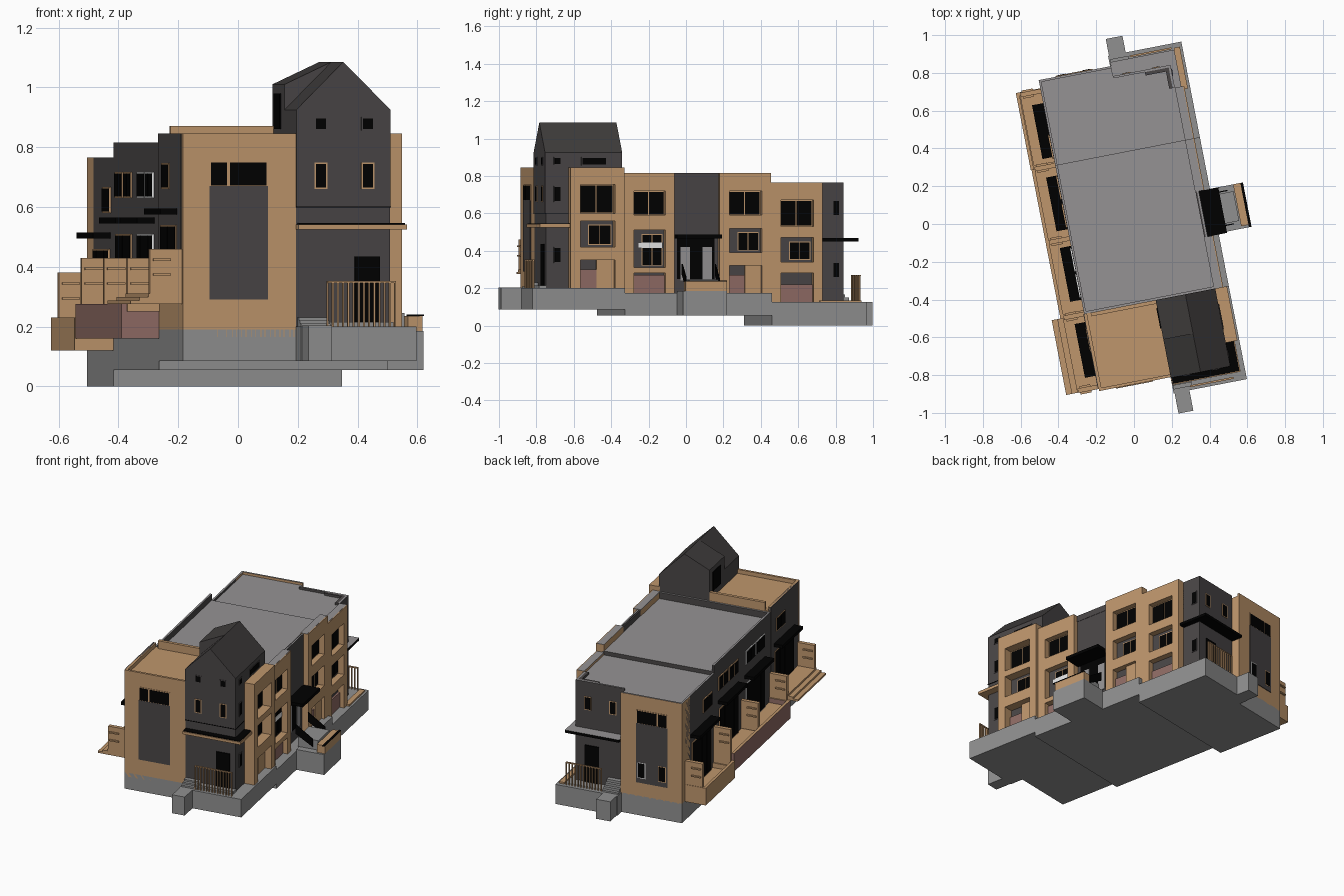
import bpy, bmesh, math

cube = bpy.data.objects.get("Cube")
if cube:
    bpy.data.objects.remove(cube, do_unlink=True)

TURN = math.radians(11)   # the whole building is turned on its plot


def material(name, rgb):
    m = bpy.data.materials.new(name)
    m.use_nodes = True
    m.diffuse_color = (*rgb, 1)
    m.node_tree.nodes["Principled BSDF"].inputs["Base Color"].default_value = (*rgb, 1)
    return m


TAN = material("tan_render", (.52, .305, .15))
DARK = material("dark_cladding", (.068, .061, .062))
ROOF = material("dark_roof", (.05, .046, .045))
GREY = material("grey_roof", (.3, .29, .295))
STONE = material("grey_concrete", (.28, .28, .28))
BRICK = material("red_brick", (.28, .15, .13))
BLACK = material("black_glass", (0, 0, 0))
WHITE = material("white_frame", (.8, .8, .8))


def add_object(name, bm, *mats):
    bmesh.ops.recalc_face_normals(bm, faces=bm.faces)
    me = bpy.data.meshes.new(name)
    bm.to_mesh(me)
    bm.free()
    for m in mats:
        me.materials.append(m)
    ob = bpy.data.objects.new(name, me)
    ob.rotation_euler.z = TURN
    bpy.context.collection.objects.link(ob)


def boxes(name, mat, *specs, top=None):
    """Boxes given as x0, x1, y0, y1, z0, z1; top is a second colour for upward faces."""
    bm = bmesh.new()
    for x0, x1, y0, y1, z0, z1 in specs:
        for v in bmesh.ops.create_cube(bm, size=1)["verts"]:
            v.co = (x1 if v.co.x > 0 else x0, y1 if v.co.y > 0 else y0, z1 if v.co.z > 0 else z0)
    bm.normal_update()
    if top:
        for f in bm.faces:
            f.material_index = int(f.normal.z > .9)
    add_object(name, bm, mat, *([top] if top else []))


def prism(name, profile, y0, y1):
    """Outline of (x, z) points run along y, with the dark roof colour on sloping faces."""
    bm = bmesh.new()
    face = bm.faces.new([bm.verts.new((x, y0, z)) for x, z in profile])
    new = bmesh.ops.extrude_face_region(bm, geom=[face])["geom"]
    bmesh.ops.translate(bm, vec=(0, y1 - y0, 0), verts=[v for v in new if isinstance(v, bmesh.types.BMVert)])
    bmesh.ops.recalc_face_normals(bm, faces=bm.faces)
    for f in bm.faces:
        f.material_index = int(f.normal.z > .3)
    add_object(name, bm, DARK, ROOF)


def plate(side, pos, a0, a1, z0, z1, t):
    """Box spec for a thin plate lying on a wall that faces the given side."""
    lo, hi = (pos - t, pos + t)
    if side in ("left", "right"):
        return (lo, hi, a0, a1, z0, z1)
    return (a0, a1, lo, hi, z0, z1)


def window(name, side, pos, a0, a1, z0, z1, frame=TAN, panes=1):
    f = .005
    boxes(name + "_frame", frame, plate(side, pos, a0, a1, z0, z1, .003))
    w = (a1 - a0 - f) / panes
    boxes(name + "_glass", BLACK, *[plate(side, pos, a0 + f + i * w, a0 + (i + 1) * w, z0 + f, z1 - f, .0045)
                                    for i in range(panes)])


def railing(name, side, pos, a0, a1, z0, z1):
    n = max(2, round((a1 - a0) / .018))
    step = (a1 - a0) / n
    bars = [plate(side, pos, a0 + i * step - .003, a0 + i * step + .003, z0, z1, .004) for i in range(n + 1)]
    boxes(name, TAN, *bars, plate(side, pos, a0, a1, z1 - .006, z1, .005))


L, R = -.35, .36          # left and right wall planes
F, B1, B2 = -.833, .79, .844   # front wall, back recess, back wall
S1, S2 = -.417, .385      # steps between the three sections

# Stepped base and entrance blocks
boxes("base_front", STONE, (L, .04, F, S1, .085, .19), (.035, .43, -.92, S1, .085, .2))
boxes("base_middle", STONE, (L, .43, S1, S2, .055, .175))
boxes("base_back", STONE, (L, .04, S2, B2, 0, .125), (.035, .43, S2, .9, 0, .125))
boxes("front_step", STONE, (.04, .12, -1.03, -.92, .085, .203))
boxes("back_step", STONE, (.04, .13, .9, .99, 0, .125))
boxes("front_porch_steps", STONE, *[(.04, .14, -.9 + i * .02, F, .2, .21 + i * .01) for i in range(3)],
      (.14, .36, -.87, F, .2, .215))
boxes("back_porch_steps", STONE, *[(.04, .14, B1, .88 - i * .02, .125, .135 + i * .015) for i in range(4)])
boxes("back_planter", TAN, (.385, .417, .65, .875, .125, .135))

# Main volumes
boxes("front_block", TAN, (L, .036, F, S1, .165, .82))
boxes("front_parapet", TAN, (L, .036, F, F + .015, .82, .845), (L, L + .015, F, S1, .82, .845))
boxes("front_rear_parapet", TAN, (-.315, .036, S1 - .02, S1, .81, .87))
boxes("front_right_block", DARK, (.036, R - .004, F, S1, .2, .6))
boxes("middle_block", DARK, (L, R, S1, S2, .17, .775), top=GREY)
boxes("middle_parapet", DARK, (L, L + .012, S1, S2, .775, .815), (R, R + .01, -.14, .105, .775, .815),
      (L, R, S1, S1 + .012, .775, .815), top=GREY)
boxes("back_block", DARK, (L, R - .01, S2, B1, .12, .75), top=GREY)
boxes("back_tan_block", TAN, (L, .04, B1 - .06, B2, .12, .75), top=GREY)
boxes("back_parapet", DARK, (L, L + .012, S2, .73, .75, .765), (.04, R - .01, B1 - .012, B1, .75, .765),
      (R - .022, R - .01, .667, B1, .75, .765), top=GREY)
boxes("back_tan_parapet", TAN, (L, .04, B2 - .012, B2, .75, .765), (L, L + .012, .73, B2, .75, .765), top=GREY)
boxes("back_corner_screen", DARK, (.21, R - .022, B1 - .03, B1 - .012, .75, .765),
      (R - .04, R - .022, .667, B1 - .012, .75, .765))
boxes("left_cladding", DARK, (L - .004, L + .01, F + .02, S1, .275, .845))

# Tower with gable roof and a shed dormer
T0, T1, MID, EAVE, RIDGE = .036, .357, .196, .925, 1.085
prism("tower", [(T0, .6), (T1, .6), (T1, EAVE), (MID, RIDGE), (T0, EAVE)], F - .004, S1)
prism("tower_dormer", [(T0, .82), (MID, .82), (MID, RIDGE), (T0, 1.01)], -.63, S1)
boxes("dormer_door", BLACK, plate("left", T0, -.57, -.46, .86, .98, .005))
boxes("tower_base_line", BLACK, (T0, T1 + .002, F - .006, S1, .598, .602))
for i, x in enumerate((.098, .257)):
    window(f"tower_upper_window_{i}", "front", F - .004, x, x + .044, .855, .9, DARK)
    window(f"tower_lower_window_{i}", "front", F - .004, x, x + .044, .66, .748)
for i, (z0, z1) in enumerate(((.86, .9), (.66, .745), (.335, .42))):
    window(f"tower_side_window_{i}", "right", T1, -.79, -.75, z0, z1, DARK)
window("tower_wide_window", "right", T1, -.64, -.5, .855, .9, DARK)

# Tall panels in the end walls
for name, pos, dz in (("front", F, 0), ("back", B2, -.08)):
    boxes(name + "_tall_panel", DARK, plate(name, pos, -.259, -.06, .29 + dz, .67 + dz, .004))
    for i, (x0, x1) in enumerate(((-.259, -.195), (-.195, -.06))):
        window(f"{name}_tall_window_{i}", name, pos, x0, x1, .667 + dz, .754 + dz)
for i, x in enumerate((-.25, -.12)):
    window(f"back_low_window_{i}", "back", B2 + .002, x, x + .05, .24, .34, (TAN, WHITE)[i])
for i, x in enumerate((.09, .25)):
    window(f"back_upper_window_{i}", "back", B1, x, x + .045, .585, .67)
for i, z in enumerate((.585, .255)):
    window(f"back_side_window_{i}", "right", R - .01, .73, .77, z, z + .085, DARK)

# Corner porches: doors, canopies and railings
boxes("front_door", BLACK, plate("front", F, .235, .32, .215, .435, .006))
boxes("back_door", BLACK, plate("back", B1, .2, .29, .125, .36, .006))
boxes("front_canopy", TAN, (.036, .405, -.875, F, .525, .542), (R - .01, .405, -.875, -.71, .525, .542))
boxes("front_canopy_cover", BLACK, (.04, .4, -.87, F, .542, .547), (R - .01, .4, -.87, -.71, .542, .547))
boxes("back_canopy", BLACK, (.04, .385, B1, .865, .45, .467), (R - .02, .385, .667, .865, .45, .467), top=GREY)
railing("front_porch_rail", "front", -.9, .13, .36, .2, .352)
railing("back_porch_rail", "back", .875, .15, .37, .125, .27)

# Tan framed bays on the right wall: depth, y0, y1, base, top, openings bottom to top
bays = [
    (.42, -.71, S1, .2, .845, ((.2, .35), (.42, .56), (.6, .755))),
    (.4, S1, -.14, .17, .815, ((.17, .28), (.31, .51), (.59, .72))),
    (.4, .105, S2, .17, .815, ((.17, .32), (.39, .52), (.59, .72))),
    (.4, S2, .667, .12, .765, ((.12, .28), (.34, .47), (.53, .67))),
]
for n, (x1, y0, y1, zb, zt, holes) in enumerate(bays):
    a, b = y0 + .055, y1 - .05
    x0 = R - .01
    edges = [zb] + [z for h in holes for z in h] + [zt]
    beams = [(x0, x1, a, b, edges[i], edges[i + 1]) for i in range(2, len(edges), 2)]
    boxes(f"bay_{n}_frame", TAN, (x0, x1, y0, a, zb, zt), (x0, x1, b, y1, zb, zt), *beams)
    mid = (a + b) / 2
    boxes(f"bay_{n}_wall", DARK, (.3, R, y0, y1, zb, zt - .05))
    if n:
        boxes(f"bay_{n}_cap", GREY, (x0, x1 - .006, y0, y1, zt - .004, zt + .001))
    window(f"bay_{n}_upper_window", "right", R + .002, a, b, *holes[2], TAN, 2)
    window(f"bay_{n}_middle_window", "right", R + .002, a + .05, b - .01, holes[1][0] + .01, holes[1][1] - .02, TAN, 2)
    boxes(f"bay_{n}_brick", BRICK, (R, R + .012, a, mid if n % 2 == 0 else b, zb, min(holes[0][1], zb + .1)))
    if n % 2 == 0:
        boxes(f"bay_{n}_store", TAN, (R, R + .02, mid, b, zb, holes[0][1]))
boxes("balcony_light", WHITE, plate("right", R + .004, -.33, -.2, .415, .445, .004))

# Side entrance: recess, canopy, landing and stairs
boxes("entrance_panel", DARK, plate("right", R, -.14, .105, .48, .81, .008))
boxes("entrance_doors", BLACK, plate("right", R, -.12, .085, .25, .465, .004))
boxes("entrance_door_panels", GREY, *[plate("right", R, y, y + .05, .24, .42, .006) for y in (-.1, .02)])
boxes("entrance_canopy", BLACK, (R, .475, -.14, .105, .466, .486))
boxes("entrance_landing", STONE, (.43, .606, -.133, .106, .055, .185))
boxes("entrance_stairs", STONE, *[(.42 + i * .022, .55, -.09, .07, .185, .245 - i * .012) for i in range(5)])
boxes("entrance_planter", TAN, (.555, .606, -.12, .106, .185, .236))
boxes("entrance_outer_rail", BLACK, (.594, .608, -.133, .106, .236, .241))
for name, y in (("near", -.1), ("far", .08)):
    bm = bmesh.new()
    for t in (-.003, .003):
        bm.faces.new([bm.verts.new((x, y + t, z)) for x, z in ((.41, .27), (.52, .205), (.52, .255), (.41, .33))])
    bmesh.ops.bridge_loops(bm, edges=bm.edges[:])
    add_object("stair_rail_" + name, bm, BLACK)

# Patios along the left wall, the front one on thin stacked slabs
boxes("front_patio_slabs", TAN, *[(-.525 + i * .03, L, -.82, S1, .275 + i * .012, .287 + i * .012) for i in range(3)])
for name, y0, y1, z0, z1, mat in (("middle", S1, S2, .16, .275, BRICK), ("back", S2, .8, .12, .2, TAN)):
    boxes(f"{name}_patio", mat, (-.478, L, y0, y1, z0, z1 - .03), top=TAN)
    boxes(f"{name}_patio_edge", mat, (-.478, -.46, y0, y1, z0, z1), (-.478, L, y0, y0 + .02, z0, z1), top=TAN)
boxes("back_patio_wall", TAN, (-.482, -.465, S2, .8, .12, .23), (-.482, L, .78, .8, .12, .23))
for n, (y, z0, z) in enumerate(((-.81, .3, .46), (S1, .25, .43), (-.01, .25, .43), (S2, .2, .43), (.785, .18, .38))):
    boxes(f"patio_divider_{n}", TAN, (-.46, L, y - .012, y + .012, z0, z))
    boxes(f"divider_slats_{n}", TAN, *[(-.45, -.39, y - .022, y + .022, z - h, z - h + .008) for h in (.04, .09)])

# Left wall canopies, windows and patio doors: y0, y1, canopy height, floor, window starts
units = ((-.75, -.46, .585, .3, (-.62,)), (-.34, -.05, .555, .245, (-.33, -.19)),
         (.04, .33, .555, .245, (.05, .2)), (.43, .72, .505, .17, (.42,)))
for n, (y0, y1, z, floor, starts) in enumerate(units):
    boxes(f"patio_canopy_{n}", BLACK, (-.41, L, y0, y1, z - .01, z + .01))
    frame = WHITE if n == 1 else TAN
    for k, y in enumerate(starts):
        window(f"left_upper_window_{n}_{k}", "left", L - .004, y, y + .13, z + .075, z + .162, frame, 2)
    window(f"patio_door_{n}", "left", L - .004, y0 + .01, y1 - .01, floor, z - .045, frame, 4)
